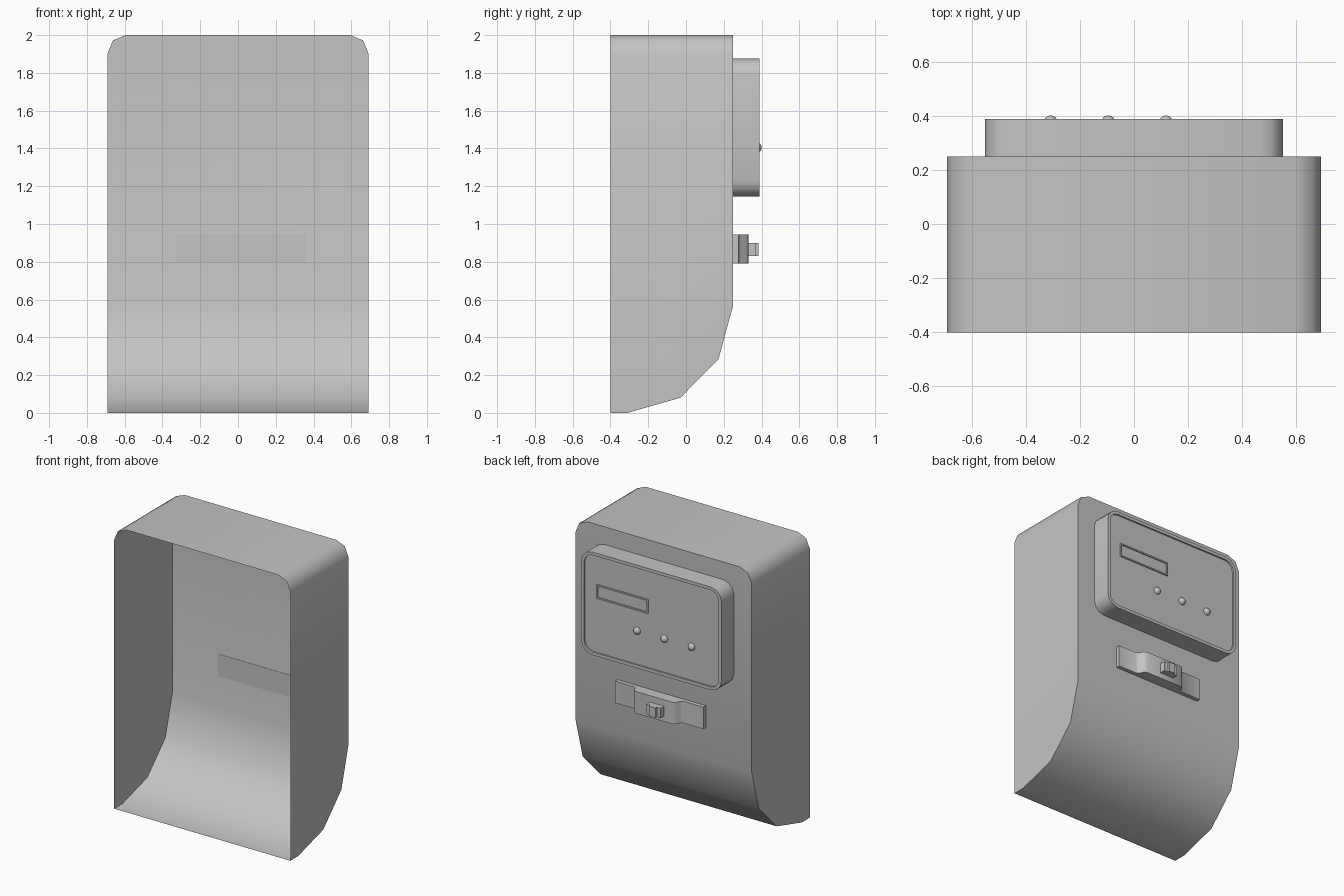
import bpy, bmesh, math
from mathutils import Vector

cube = bpy.data.objects.get("Cube")
if cube:
    bpy.data.objects.remove(cube, do_unlink=True)

grey = bpy.data.materials.new("plain_grey")
grey.use_nodes = True
colour = (0.55, 0.55, 0.55, 1)
grey.diffuse_color = colour
grey.node_tree.nodes["Principled BSDF"].inputs["Base Color"].default_value = colour


def finish(name, bm):
    """Turn a bmesh into a smooth-by-angle object."""
    mesh = bpy.data.meshes.new(name)
    bm.to_mesh(mesh)
    bm.free()
    mesh.materials.append(grey)
    ob = bpy.data.objects.new(name, mesh)
    bpy.context.collection.objects.link(ob)
    bpy.ops.object.select_all(action='DESELECT')
    ob.select_set(True)
    bpy.context.view_layer.objects.active = ob
    bpy.ops.object.shade_smooth_by_angle(angle=math.radians(50))
    return ob


def prism(points, offset):
    """Extrude a closed outline by an offset."""
    bm = bmesh.new()
    face = bm.faces.new([bm.verts.new(p) for p in points])
    ext = bmesh.ops.extrude_face_region(bm, geom=[face], use_keep_orig=True)
    verts = [g for g in ext["geom"] if isinstance(g, bmesh.types.BMVert)]
    bmesh.ops.translate(bm, verts=verts, vec=offset)
    bmesh.ops.recalc_face_normals(bm, faces=bm.faces)
    return bm


def box(x0, x1, y0, y1, z0, z1):
    return prism([(x0, y0, z0), (x1, y0, z0), (x1, y0, z1), (x0, y0, z1)],
                 (0, y1 - y0, 0))


def round_edges(bm, radius, segments, test):
    """Round the edges that run along y and pass the test."""
    edges = [e for e in bm.edges
             if abs((e.verts[0].co - e.verts[1].co).normalized().y) > 0.99
             and all(test(v.co) for v in e.verts)]
    bmesh.ops.bevel(bm, geom=edges, offset=radius, segments=segments,
                    profile=0.5, affect='EDGES')


def recess(bm, face, rim, depth):
    """Inset a rear face and push its centre inwards."""
    bmesh.ops.inset_region(bm, faces=[face], thickness=rim, use_even_offset=True)
    ext = bmesh.ops.extrude_face_region(bm, geom=[face])
    verts = [g for g in ext["geom"] if isinstance(g, bmesh.types.BMVert)]
    bmesh.ops.translate(bm, verts=verts, vec=(0, -depth, 0))
    if face.is_valid:
        bmesh.ops.delete(bm, geom=[face], context='FACES')


def rear_face(bm):
    return max((f for f in bm.faces if f.normal.y > 0.99),
               key=lambda f: f.calc_area())


# Thin open-fronted housing with a curved underside
side = [(-0.4, 0), (-0.31, 0), (-0.03, 0.08), (0.172, 0.285),
        (0.25, 0.57), (0.25, 2), (-0.4, 2)]
bm = prism([(-0.69, y, z) for y, z in side], (1.38, 0, 0))
round_edges(bm, 0.095, 2, lambda c: c.z > 1.9)
bm.normal_update()
bmesh.ops.delete(bm, geom=[f for f in bm.faces if f.normal.y < -0.99],
                 context='FACES')
finish("housing", bm)

# Control panel with raised rim
bm = box(-0.55, 0.55, 0.25, 0.388, 1.145, 1.875)
round_edges(bm, 0.085, 3, lambda c: True)
bm.normal_update()
recess(bm, rear_face(bm), 0.022, 0.012)
finish("control_panel", bm)

# Display frame standing just clear of the panel, with sunken window
bm = box(0.03, 0.435, 0.37, 0.384, 1.55, 1.65)
bm.normal_update()
recess(bm, rear_face(bm), 0.01, 0.01)
finish("display_window", bm)

# Three domed buttons
for i, x in enumerate((-0.308, -0.095, 0.118)):
    bm = bmesh.new()
    bmesh.ops.create_uvsphere(bm, u_segments=16, v_segments=10, radius=0.026)
    bmesh.ops.translate(bm, verts=bm.verts, vec=(x, 0.375, 1.405))
    finish(f"button_{i + 1}", bm)

# Latch strap with a raised middle, its base just showing inside the housing
strap = [(-0.33, 0.248), (-0.33, 0.278), (-0.175, 0.278), (-0.155, 0.29),
         (-0.145, 0.318), (-0.125, 0.33), (0.165, 0.33), (0.185, 0.318),
         (0.195, 0.29), (0.215, 0.278), (0.36, 0.278), (0.36, 0.248)]
finish("latch_strap", prism([(x, y, 0.79) for x, y in strap], (0, 0, 0.155)))

# Stepped slider knob
knob = [(-0.06, 0.32), (-0.06, 0.37), (-0.03, 0.37), (-0.03, 0.385),
        (0.02, 0.385), (0.02, 0.37), (0.05, 0.37), (0.05, 0.32)]
finish("latch_knob", prism([(x, y, 0.83) for x, y in knob], (0, 0, 0.07)))
